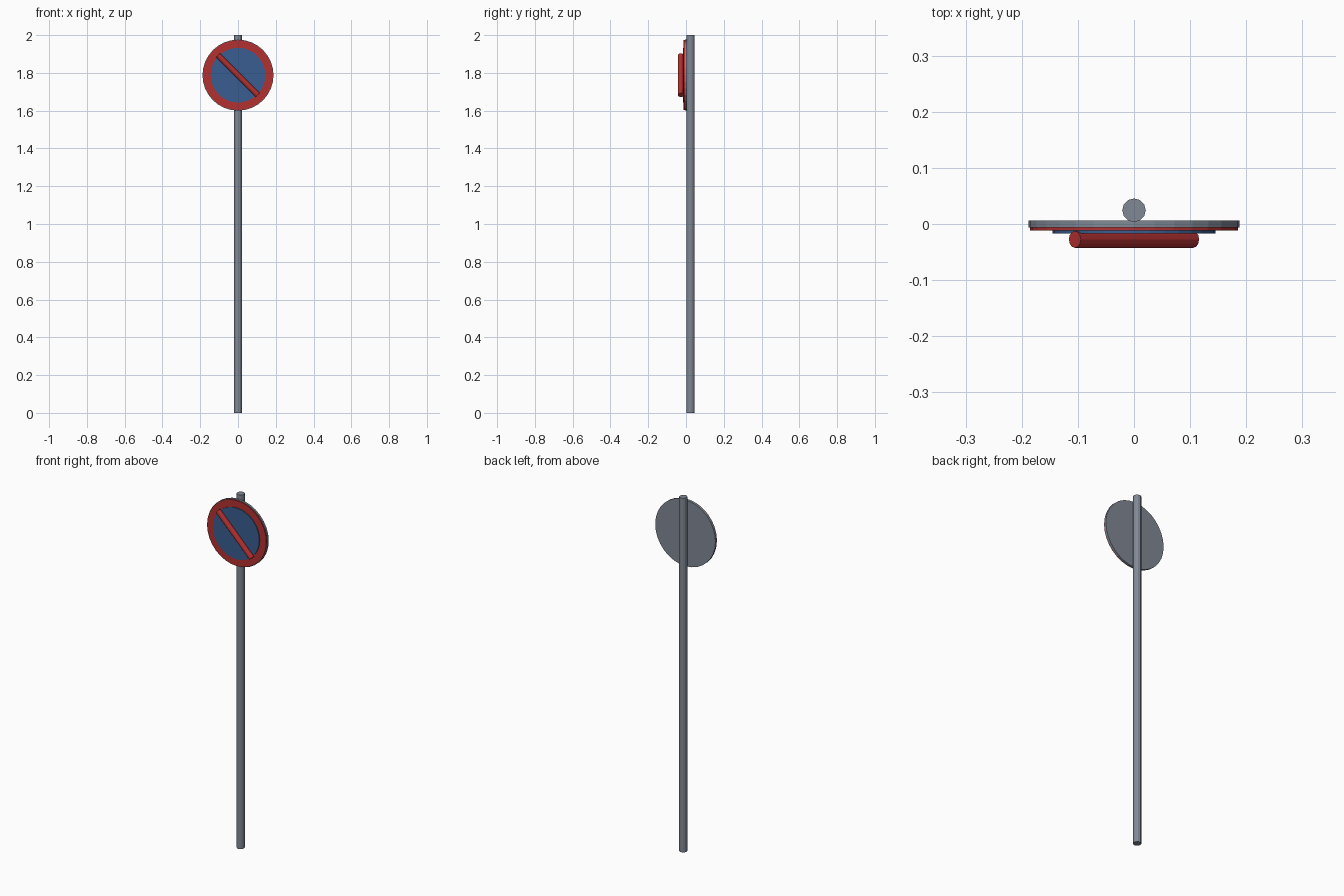
import bpy
from math import pi
from mathutils import Matrix, Vector

if "Cube" in bpy.data.objects:
    bpy.data.objects.remove(bpy.data.objects["Cube"])

SIGN_Z = 1.788


def material(name, color):
    m = bpy.data.materials.new(name)
    m.diffuse_color = color
    m.use_nodes = True
    m.node_tree.nodes["Principled BSDF"].inputs["Base Color"].default_value = m.diffuse_color
    return m


def cylinder(name, radius, depth, location, rotation=(0, 0, 0), sides=32, mat=None):
    bpy.ops.mesh.primitive_cylinder_add(vertices=sides, radius=radius, depth=depth,
                                        location=location, rotation=rotation)
    ob = bpy.context.object
    ob.name = name
    if mat:
        ob.data.materials.append(mat)
    return ob


red = material("sign_red", (0.45, 0.03, 0.03, 1))
blue = material("sign_blue", (0.04, 0.11, 0.28, 1))
grey = material("metal_grey", (0.22, 0.25, 0.3, 1))

# Pole behind the sign
cylinder("pole", 0.021, 2.0, (0, 0.0245, 1.0), sides=12, mat=grey)

# Stacked discs, from the back plate to the blue face: radius, back y, front y
for name, radius, back, front, mat in (
        ("back_plate", 0.188, 0.006, -0.006, grey),
        ("red_rim", 0.185, -0.006, -0.012, red),
        ("blue_face", 0.145, -0.012, -0.017, blue)):
    cylinder(name, radius, back - front, (0, (back + front) / 2, SIGN_Z),
             (pi / 2, 0, 0), mat=mat)

# Diagonal bar, upper left to lower right
cylinder("diagonal_bar", 0.015, 0.298, (0, -0.0275, SIGN_Z), (0, -pi / 4, 0),
         sides=12, mat=red)
